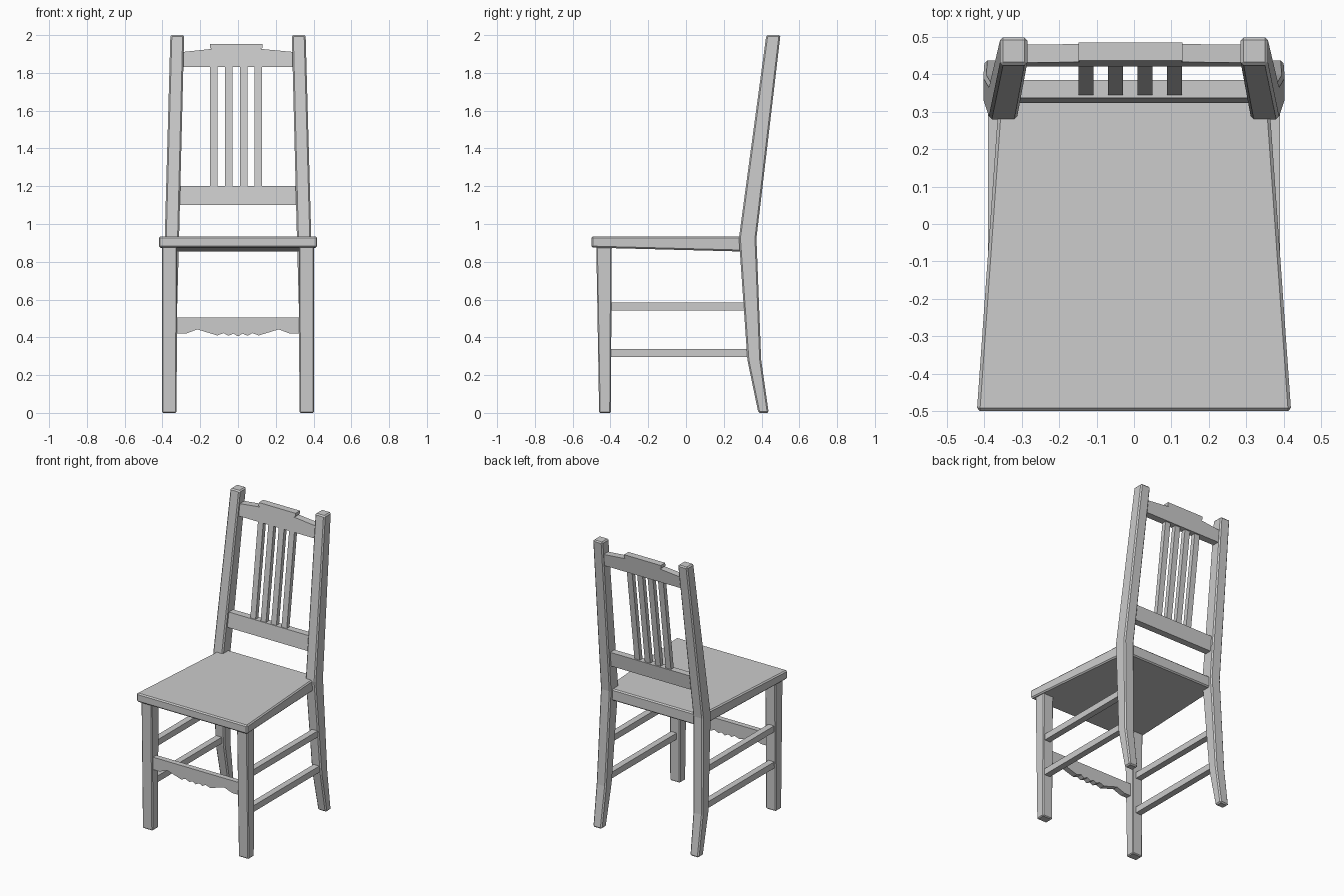
import bpy

if "Cube" in bpy.data.objects:
    bpy.data.objects.remove(bpy.data.objects["Cube"])


def make(name, verts, faces, mirror=False, bevel=0.0):
    me = bpy.data.meshes.new(name)
    me.from_pydata(verts, [], faces)
    me.update()
    ob = bpy.data.objects.new(name, me)
    bpy.context.collection.objects.link(ob)
    if mirror:
        ob.modifiers.new("mirror", 'MIRROR').use_clip = False
    if bevel:
        b = ob.modifiers.new("bevel", 'BEVEL')
        b.width = bevel
        b.segments = 1
        b.limit_method = 'ANGLE'
        b.angle_limit = 0.9
    return ob


def loft(name, sections, **kw):
    """Four-sided post through sections (z, x0, x1, y0, y1)."""
    verts, faces = [], [(3, 2, 1, 0)]
    for z, x0, x1, y0, y1 in sections:
        verts += [(x0, y0, z), (x1, y0, z), (x1, y1, z), (x0, y1, z)]
    n = len(sections) - 1
    for s in range(n):
        for i in range(4):
            a, b = s * 4 + i, s * 4 + (i + 1) % 4
            faces.append((a, b, b + 4, a + 4))
    faces.append(tuple(n * 4 + i for i in range(4)))
    return make(name, verts, faces, **kw)


def board(name, profile, front, depth, **kw):
    """Front-view outline (x, z), counter-clockwise, extruded back from y = front(z)."""
    n = len(profile)
    verts = [(x, front(z), z) for x, z in profile]
    verts += [(x, front(z) + depth, z) for x, z in profile]
    faces = [tuple(range(n)), tuple(reversed(range(n, 2 * n)))]
    faces += [(i, i + n, (i + 1) % n + n, (i + 1) % n) for i in range(n)]
    return make(name, verts, faces, **kw)


def back_plane(z):
    """Front surface of the leaning back rest."""
    return 0.437 + 0.132 * (z - 1.955)


# seat: tapers to the back, underside slopes down
f, r, yf, yb = 0.42, 0.36, -0.5, 0.35
make("seat",
     [(-f, yf, 0.875), (f, yf, 0.875), (r, yb, 0.853), (-r, yb, 0.853),
      (-f, yf, 0.935), (f, yf, 0.935), (r, yb, 0.933), (-r, yb, 0.933)],
     [(3, 2, 1, 0), (4, 5, 6, 7), (0, 1, 5, 4), (1, 2, 6, 5), (2, 3, 7, 6), (3, 0, 4, 7)],
     bevel=0.008)

# front legs
loft("front_legs", [(0, 0.325, 0.402, -0.46, -0.398),
                    (0.885, 0.322, 0.402, -0.475, -0.393)], mirror=True, bevel=0.006)

# back legs running up into the back posts
loft("back_posts", [(0, 0.335, 0.4, 0.383, 0.438),
                    (0.28, 0.33, 0.403, 0.325, 0.398),
                    (0.925, 0.312, 0.388, 0.28, 0.373),
                    (2.0, 0.285, 0.358, 0.425, 0.5)], mirror=True, bevel=0.008)

# side stretchers
for label, z0, z1, y1 in (("lower", 0.295, 0.338, 0.345), ("upper", 0.543, 0.585, 0.325)):
    loft(label + "_side_stretchers", [(z0, 0.348, 0.391, -0.41, y1),
                                      (z1, 0.348, 0.391, -0.41, y1)], mirror=True)

# front apron with a scalloped lower edge
half = [(0.0, 0.405), (0.025, 0.42), (0.05, 0.408), (0.075, 0.422), (0.11, 0.41),
        (0.215, 0.442), (0.275, 0.42), (0.335, 0.42), (0.335, 0.505)]
outline = half + [(-x, z) for x, z in reversed(half[1:])]
board("front_apron", outline, lambda z: -0.457, 0.037)

# back rest rails
board("lower_back_rail", [(-0.325, 1.1), (0.325, 1.1), (0.325, 1.2), (-0.325, 1.2)],
      back_plane, 0.047)
board("top_back_rail",
      [(-0.305, 1.83), (0.305, 1.83), (0.3, 1.91), (0.12, 1.927), (0.13, 1.932),
       (0.13, 1.954), (-0.148, 1.954), (-0.148, 1.932), (-0.138, 1.927), (-0.3, 1.91)],
      back_plane, 0.048)

# back rest slats
for i in range(4):
    x = -0.128 + i * 0.0787
    board("back_slat_%d" % (i + 1),
          [(x - 0.02, 1.19), (x + 0.02, 1.19), (x + 0.02, 1.84), (x - 0.02, 1.84)],
          lambda z: back_plane(z) + 0.007, 0.03)
